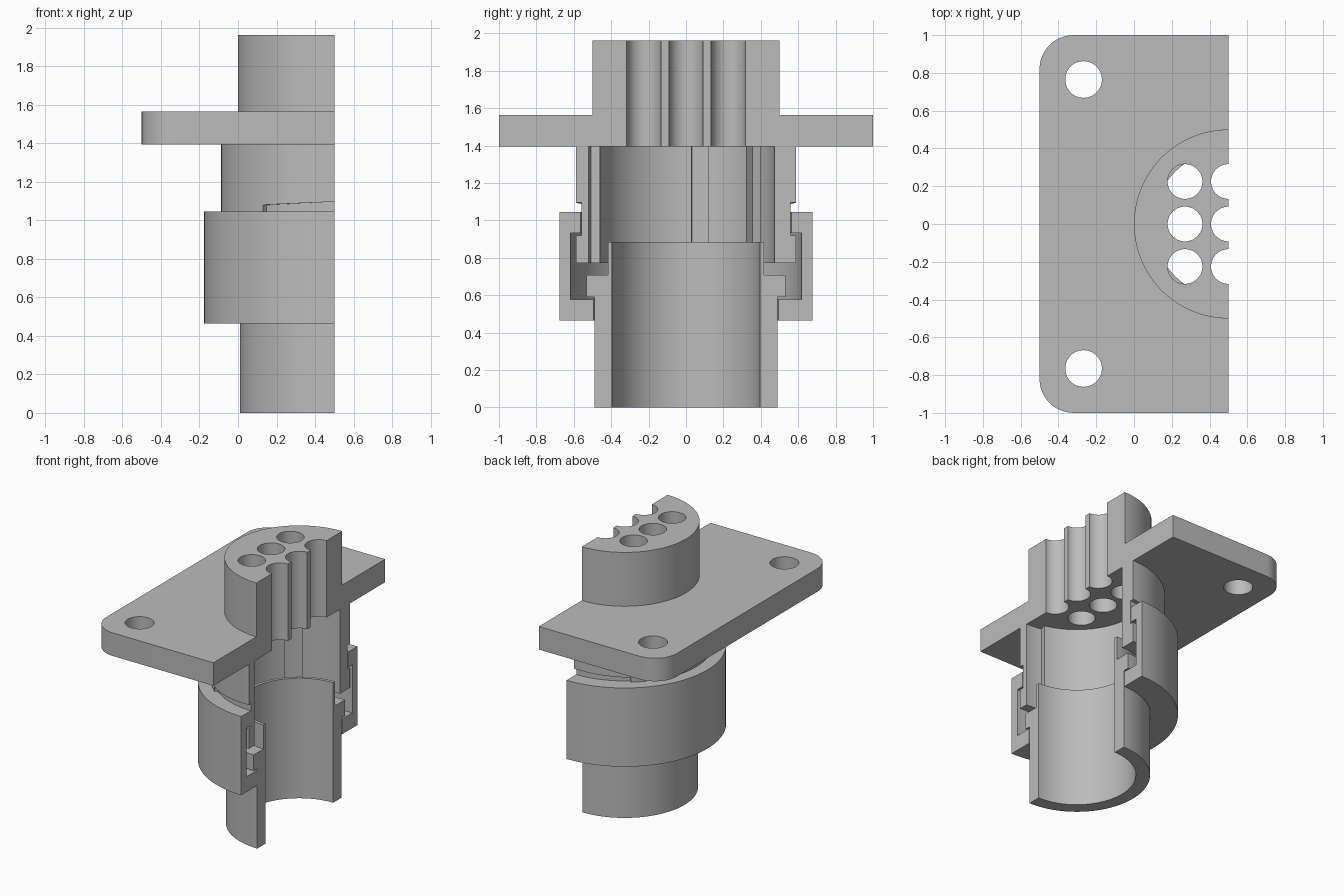
import bpy, bmesh
from math import sin, cos, radians

cube = bpy.data.objects.get("Cube")
if cube:
    bpy.data.objects.remove(cube, do_unlink=True)

AXIS = 0.5          # the section plane passes through the connector axis

grey = bpy.data.materials.new("plain grey")
grey.use_nodes = True
grey.diffuse_color = (0.5, 0.5, 0.5, 1)
grey.node_tree.nodes["Principled BSDF"].inputs["Base Color"].default_value = (0.5, 0.5, 0.5, 1)


def make(name, bm):
    bmesh.ops.recalc_face_normals(bm, faces=bm.faces)
    mesh = bpy.data.meshes.new(name)
    bm.to_mesh(mesh)
    bm.free()
    mesh.materials.append(grey)
    ob = bpy.data.objects.new(name, mesh)
    bpy.context.collection.objects.link(ob)
    return ob


def sweep(bm, profile, a0, a1, steps=64):
    """Sweep a closed (r, z) profile about the axis; angle 0 points to -x.
    The profile may be a function of the fraction along the sweep."""
    rings = []
    for i in range(steps + 1):
        t = i / steps
        a = radians(a0 + (a1 - a0) * t)
        points = profile(t) if callable(profile) else profile
        rings.append([bm.verts.new((AXIS - r * cos(a), r * sin(a), z)) for r, z in points])
    for p, q in zip(rings, rings[1:]):
        for j in range(len(p)):
            k = (j + 1) % len(p)
            bm.faces.new((p[j], p[k], q[k], q[j]))
    bm.faces.new(rings[0])
    bm.faces.new(rings[-1][::-1])


def box_profile(r0, r1, z0, z1):
    return [(r0, z0), (r1, z0), (r1, z1), (r0, z1)]


def lathe(name, profile):
    bm = bmesh.new()
    sweep(bm, profile, -90, 90)
    return make(name, bm)


def prism(bm, outline, z0, z1):
    low, high = [[bm.verts.new((x, y, z)) for x, y in outline] for z in (z0, z1)]
    bm.faces.new(low[::-1])
    bm.faces.new(high)
    for i in range(len(low)):
        k = (i + 1) % len(low)
        bm.faces.new((low[i], low[k], high[k], high[i]))


def arc(cx, cy, r, a0, a1, n):
    angles = [radians(a0 + (a1 - a0) * i / n) for i in range(n + 1)]
    return [(cx + r * cos(a), cy + r * sin(a)) for a in angles]


def boolean(ob, tool, operation):
    tool.hide_render = True
    mod = ob.modifiers.new(operation.lower(), "BOOLEAN")
    mod.operation = operation
    mod.solver = "EXACT"
    mod.object = tool
    bpy.context.view_layer.objects.active = ob
    bpy.ops.object.modifier_apply(modifier=mod.name)
    bpy.data.objects.remove(tool, do_unlink=True)


# Mounting plate with two rounded corners
R = 0.18
bm = bmesh.new()
prism(bm, [(AXIS, -1), (AXIS, 1)]
      + arc(-0.5 + R, 1 - R, R, 90, 180, 12)
      + arc(-0.5 + R, -1 + R, R, 180, 270, 12), 1.395, 1.565)
body = make("mounting_plate", bm)

# Half-round contact block rising from the plate
bm = bmesh.new()
prism(bm, arc(AXIS, 0, 0.5, 90, 270, 64), 1.48, 1.962)
boolean(body, make("contact_block", bm), "UNION")

# Screw holes and contact bores
bm = bmesh.new()
holes = [(-0.267, y, 0.097) for y in (-0.765, 0.765)]
holes += [(x, y, 0.092) for x in (0.27, AXIS) for y in (-0.225, 0, 0.225)]
for x, y, r in holes:
    prism(bm, arc(x, y, r, 0, 352.5, 47), 1.2, 2.2)
boolean(body, make("hole_cutter", bm), "DIFFERENCE")

# Socket sleeve with inner keyways and outer locking grooves
socket = lathe("socket_sleeve", box_profile(0.473, 0.588, 0.773, 1.395))
bm = bmesh.new()
for a0, a1 in ((-95, -77), (3.5, 14.5), (43, 57)):
    sweep(bm, box_profile(0.4, 0.52, 0.7, 1.5), a0, a1, 10)
boolean(socket, make("keyway_cutter", bm), "DIFFERENCE")
bm = bmesh.new()
for side in (-1, 1):
    sweep(bm, lambda t: box_profile(0.56, 0.66, 0.92, 1.08 + 0.018 * t),
          side * 51, side * 93, 24)
boolean(socket, make("groove_cutter", bm), "DIFFERENCE")

# Coupling nut with a hollow chamber
nut = lathe("coupling_nut", [
    (0.495, 0.465), (0.677, 0.465), (0.677, 1.045), (0.565, 1.045),
    (0.565, 0.933), (0.617, 0.933), (0.617, 0.578), (0.495, 0.578)])

# Plug tube with retaining flange and neck
plug = lathe("plug_tube", [
    (0.395, 0), (0.49, 0), (0.49, 0.59), (0.533, 0.59),
    (0.533, 0.707), (0.418, 0.707), (0.418, 0.885), (0.395, 0.885)])

# Smooth the curved walls, keep the edges sharp
for ob in (body, socket, nut, plug):
    bpy.ops.object.select_all(action="DESELECT")
    ob.select_set(True)
    bpy.context.view_layer.objects.active = ob
    bpy.ops.object.shade_smooth_by_angle(angle=radians(30))
